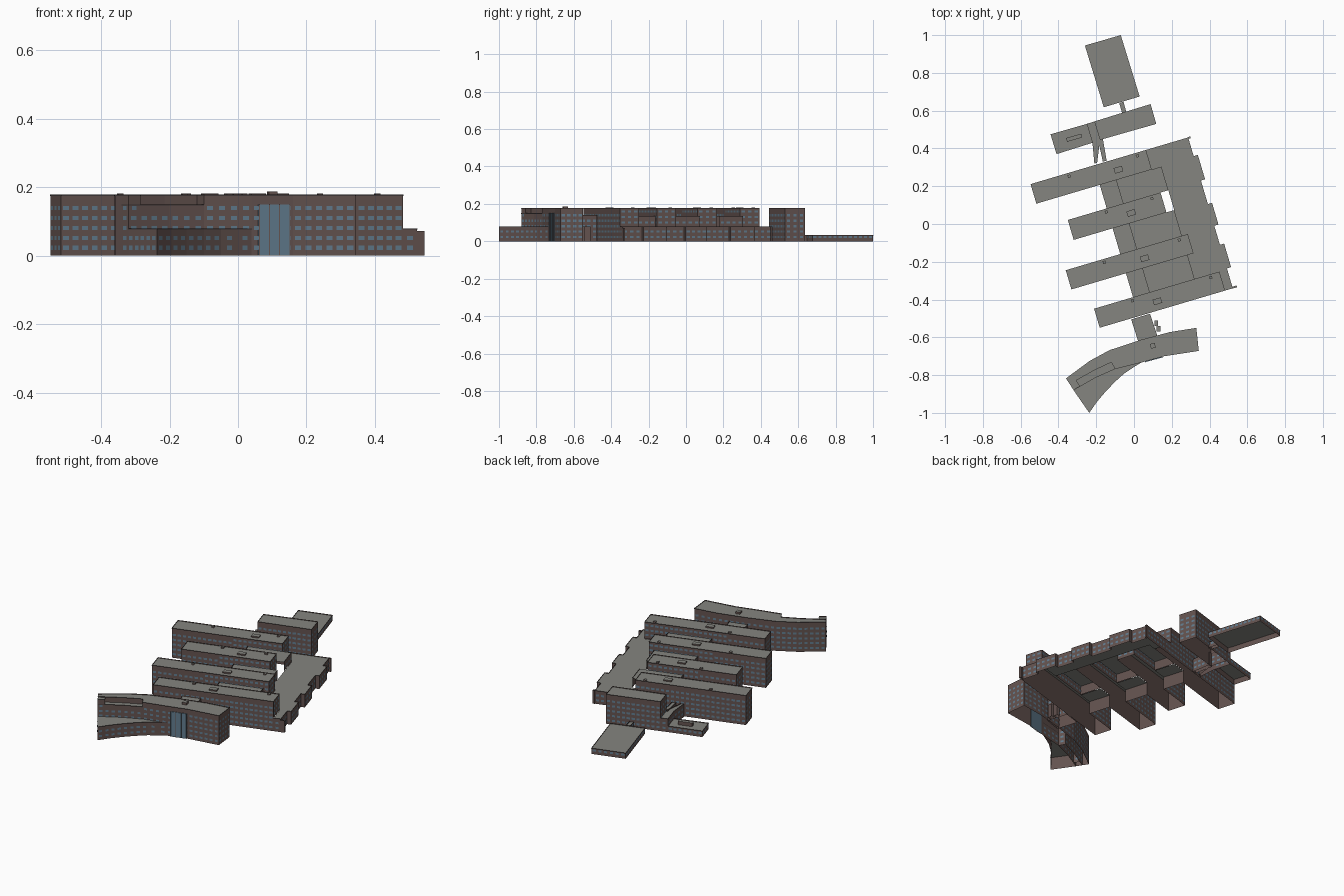
import bpy, bmesh, math
from mathutils import Vector

if "Cube" in bpy.data.objects:
    bpy.data.objects.remove(bpy.data.objects["Cube"])

ANG = math.radians(16.5)
C, S = math.cos(ANG), math.sin(ANG)


def material(name, col):
    m = bpy.data.materials.new(name)
    m.diffuse_color = (*col, 1)
    m.use_nodes = True
    m.node_tree.nodes["Principled BSDF"].inputs["Base Color"].default_value = m.diffuse_color
    return m


BRICK = material("brick", (0.125, 0.085, 0.078))
ROOF = material("roof", (0.235, 0.235, 0.215))
GLASS = material("glass", (0.12, 0.2, 0.27))
TRIM = material("dark_trim", (0.05, 0.04, 0.04))


def turn(pts):
    """Wing-aligned coordinates to world."""
    return [(u * C - v * S, u * S + v * C) for u, v in pts]


def rect(u0, u1, v0, v1):
    return turn([(u0, v0), (u1, v0), (u1, v1), (u0, v1)])


def block(name, pts, h, base=0.0, windows=True, lip=0.004, bases=None):
    """Open-bottomed shell: brick walls, recessed roof, window panels.
    bases gives the foot of each wall (None leaves that wall out)."""
    bases = bases or [base] * len(pts)
    area = sum(a[0] * b[1] - b[0] * a[1] for a, b in zip(pts, pts[1:] + pts[:1]))
    if area < 0:
        pts = pts[::-1]
    bm = bmesh.new()

    def face(cos, mat):
        f = bm.faces.new([bm.verts.new(c) for c in cos])
        f.material_index = mat

    face([(x, y, h - lip) for x, y in pts], 1)
    for a, b, foot in zip(pts, pts[1:] + pts[:1], bases):
        if foot is None:
            continue
        a, b = Vector((*a, 0)), Vector((*b, 0))
        d = b - a
        length = d.length
        d.normalize()
        n = Vector((d.y, -d.x, 0)) * 0.0012

        def panel(s0, s1, z0, z1, mat, off=1.0):
            p, q = a + d * s0 + n * off, a + d * s1 + n * off
            face([(p.x, p.y, z0), (q.x, q.y, z0), (q.x, q.y, z1), (p.x, p.y, z1)], mat)

        panel(0, length, foot, h, 0, 0)
        if not windows:
            continue
        panel(0, length, h - 0.003, h, 3)
        count = int((length - 0.01) / 0.027)
        if count < 1:
            continue
        step = length / count
        for i in range(count):
            for k in range(max(1, int((h - foot) / 0.031))):
                s = (i + 0.5) * step
                z = foot + 0.017 + 0.029 * k
                panel(s - 0.009, s + 0.009, z, z + 0.012, 2)
    me = bpy.data.meshes.new(name)
    bm.to_mesh(me)
    bm.free()
    for m in (BRICK, ROOF, GLASS, TRIM):
        me.materials.append(m)
    ob = bpy.data.objects.new(name, me)
    bpy.context.collection.objects.link(ob)
    return ob


# Four parallel tall wings; inner walls stop at the podium roof
TALL, POD = 0.178, 0.078
wings = [(-0.465, 0.172, 0.25, 0.358), (-0.33, 0.182, 0.01, 0.12),
         (-0.416, 0.258, -0.238, -0.132), (-0.33, 0.362, -0.475, -0.37)]
for i, (u0, u1, v0, v1) in enumerate(wings):
    south, north = (0 if i == 3 else POD), (0 if i == 0 else POD)
    outline = turn([(u0, v0), (-0.115, v0), (u1, v0), (u1, v1), (-0.115, v1), (u0, v1)])
    block(f"wing_{i}", outline, TALL, bases=[0, south, POD, north, 0, 0])
    vm = (v0 + v1) / 2
    # roof plant and vents
    block(f"roof_plant_{i}", rect(-0.02, 0.025, vm - 0.02, vm + 0.01), 0.182, TALL - 0.004, False, 0)
    for k, uu in enumerate((u0 + 0.2, u1 - 0.06)):
        block(f"roof_vent_{i}_{k}", rect(uu, uu + 0.015, v1 - 0.025, v1 - 0.01), 0.182, TALL - 0.004, False, 0)

# Lower infill and halls between the wings
for i, (v0, v1) in enumerate([(0.12, 0.25), (-0.132, 0.01), (-0.37, -0.238)]):
    block(f"gap_link_{i}", rect(-0.115, -0.025, v0, v1), 0.08, bases=[None, None, None, 0])
    block(f"hall_{i}", rect(-0.025, 0.225, v0, v1), 0.135, bases=[None, POD, None, POD])

# Long podium with a stepped outer edge
edge = [(0.225, -0.37), (0.405, -0.37)]
for v0, v1 in [(-0.365, -0.235), (-0.13, -0.01), (0.12, 0.255)]:
    edge += [(0.405, v0), (0.428, v0), (0.428, v1), (0.405, v1)]
edge += [(0.405, 0.358), (0.172, 0.358), (0.172, 0.25), (0.225, 0.25)]
block("podium", turn(edge), 0.08, bases=[None] + [0] * (len(edge) - 4) + [None] * 3)
block("podium_south_end", rect(0.362, 0.405, -0.475, -0.37), 0.08, bases=[0, 0, None, None])
block("podium_south_fin", rect(0.405, 0.428, -0.476, -0.466), 0.072, windows=False)
block("podium_north_fin", rect(0.405, 0.417, 0.35, 0.36), 0.08, windows=False)

# Curved southern building: tall back, slightly lower western front strip
back = [(0.33, -0.55), (0.19, -0.572), (0.03, -0.615), (-0.13, -0.668), (-0.235, -0.725), (-0.36, -0.817)]
west = [(-0.32, -0.88), (-0.2, -0.812), (-0.1, -0.768)]
inner = [(-0.34, -0.848), (-0.215, -0.777), (-0.12, -0.732)]
east = [(0.04, -0.733), (0.16, -0.7), (0.343, -0.672)]
block("curved_building", back + inner + west[2:] + east, TALL)
block("curved_front_strip", west + inner[::-1], 0.15)
block("curved_corner_tower", [west[0], (-0.285, -0.858), (-0.307, -0.828), inner[0]], TALL)
block("curved_building_plant", [(0.09, -0.66), (0.115, -0.655), (0.11, -0.63), (0.085, -0.635)], 0.187, 0.174, False, 0)
# Low fan-shaped front with a concave face
fan = [(-0.32, -0.88), (-0.237, -1.0), (-0.195, -0.94), (-0.15, -0.887), (-0.1, -0.835),
       (-0.05, -0.79), (0.0, -0.757), (0.04, -0.733), (-0.1, -0.768), (-0.2, -0.812)]
block("curved_low_front", fan, 0.08)

# Tall glass entrance on the curved front
glass = block("entrance_glass", [(0.06, -0.731), (0.152, -0.706), (0.15, -0.7), (0.058, -0.725)],
              0.15, windows=False, lip=0)
for p in glass.data.polygons:
    p.material_index = 2
for i in range(4):
    x = 0.062 + 0.029 * i
    y = -0.732 + 0.0079 * i
    block(f"entrance_mullion_{i}", [(x, y), (x + 0.002, y), (x + 0.002, y + 0.005), (x, y + 0.005)],
          0.15, windows=False, lip=0)

# Link between the last wing and the curved building
block("south_link", [(-0.015, -0.505), (0.085, -0.475), (0.125, -0.595), (0.025, -0.63)], 0.14)
for i in range(2):
    x, y = 0.108 + 0.012 * i, -0.54 - 0.03 * i
    block(f"link_bay_{i}", [(x, y), (x + 0.02, y), (x + 0.02, y + 0.03), (x, y + 0.03)], 0.08, windows=False)

# Northern tall block with its links and low buildings
block("north_block", [(-0.21, 0.543), (0.088, 0.635), (0.118, 0.53), (-0.18, 0.445)], TALL)
block("north_neck", [(-0.078, 0.64), (-0.055, 0.647), (-0.04, 0.588), (-0.062, 0.583)], 0.035)
block("north_low_hall", [(-0.26, 0.945), (-0.07, 1.0), (0.03, 0.675), (-0.16, 0.618)], 0.035)
block("west_low_hall", [(-0.442, 0.475), (-0.25, 0.53), (-0.22, 0.43), (-0.41, 0.37)], 0.037)
block("west_skylight", [(-0.36, 0.455), (-0.28, 0.478), (-0.274, 0.458), (-0.354, 0.435)], 0.055, 0.033, False, 0)
block("west_link", [(-0.25, 0.53), (-0.21, 0.543), (-0.18, 0.445), (-0.195, 0.325), (-0.21, 0.32), (-0.22, 0.43)], 0.08)
block("north_link", [(-0.19, 0.445), (-0.165, 0.453), (-0.145, 0.335), (-0.165, 0.33)], 0.08)
